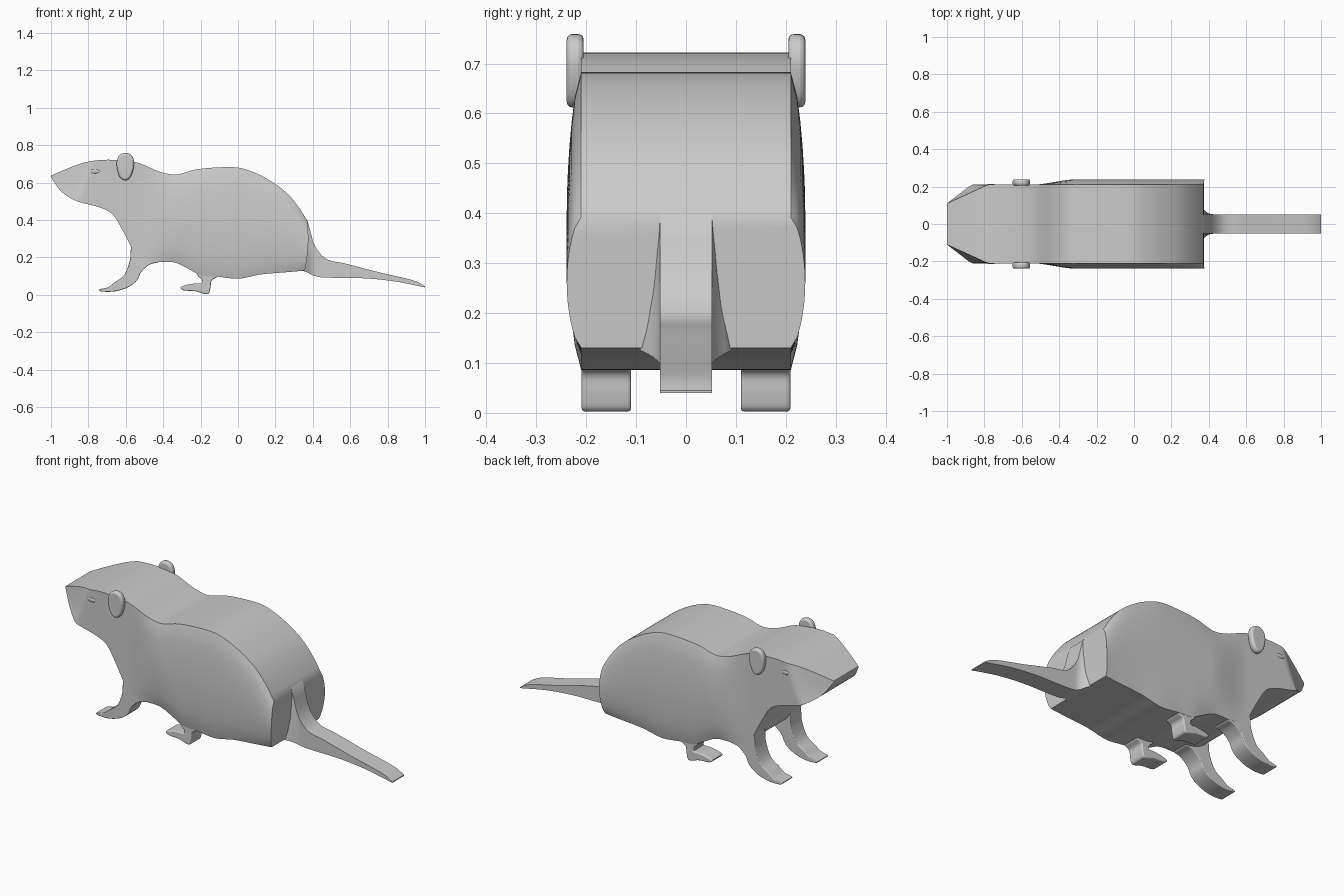
import bpy
import bmesh
from math import sin, pi, radians
from mathutils import Vector

cube = bpy.data.objects.get("Cube")
if cube:
    bpy.data.objects.remove(cube, do_unlink=True)

grey = bpy.data.materials.new("plain_grey")
grey.use_nodes = True
COLOUR = (0.6, 0.6, 0.6, 1)
grey.diffuse_color = COLOUR
grey.node_tree.nodes["Principled BSDF"].inputs["Base Color"].default_value = COLOUR


def finish(name, bm, bevel=0.0):
    """Turn a bmesh into a smooth shaded object with optional rounded edges."""
    bmesh.ops.recalc_face_normals(bm, faces=bm.faces)
    mesh = bpy.data.meshes.new(name)
    bm.to_mesh(mesh)
    bm.free()
    obj = bpy.data.objects.new(name, mesh)
    bpy.context.collection.objects.link(obj)
    mesh.materials.append(grey)
    if bevel:
        mod = obj.modifiers.new("rounding", 'BEVEL')
        mod.width, mod.segments, mod.limit_method = bevel, 3, 'ANGLE'
        mod.angle_limit = radians(50)
    bpy.ops.object.select_all(action='DESELECT')
    bpy.context.view_layer.objects.active = obj
    obj.select_set(True)
    bpy.ops.object.shade_smooth_by_angle(angle=radians(35))
    return obj


def clamp01(t):
    return max(0.0, min(1.0, t))


def height(line, x):
    """Smooth height at x along a line of (x, z) points."""
    last = len(line) - 1
    i = next((k for k in range(last) if x <= line[k + 1][0]), last - 1)
    slope = [(line[min(k + 1, last)][1] - line[max(k - 1, 0)][1]) /
             (line[min(k + 1, last)][0] - line[max(k - 1, 0)][0]) for k in (i, i + 1)]
    (xa, za), (xb, zb) = line[i], line[i + 1]
    d = xb - xa
    t = clamp01((x - xa) / d)
    s = 1 - t
    return (za * s * s * (1 + 2 * t) + zb * t * t * (3 - 2 * t)
            + d * t * s * (slope[0] * s - slope[1] * t))


def loft(name, top, bottom, half_width, columns, rows, lean=None):
    """Skin a solid between two height lines; half_width(x, t) shapes its sides."""
    bm = bmesh.new()
    start, end = top[0][0], top[-1][0]
    rings = []
    for c in range(columns + 1):
        x = start + (end - start) * c / columns
        low, high = height(bottom, x), height(top, x)
        side = []
        for r in range(rows + 1):
            t = r / rows
            dx = lean(x, t) if lean else 0
            side.append(Vector((x + dx, half_width(x, t), low + (high - low) * t)))
        mirrored = [Vector((p.x, -p.y, p.z)) for p in reversed(side)]
        rings.append([bm.verts.new(p) for p in side + mirrored])
    for a, b in zip(rings, rings[1:]):
        for i in range(len(a)):
            j = (i + 1) % len(a)
            bm.faces.new((a[i], a[j], b[j], b[i]))
    bm.faces.new(rings[0])
    bm.faces.new(rings[-1])
    return finish(name, bm)


def slab(name, outline, inner, outer, bevel, subdivisions=4):
    """Extrude a smooth closed side outline between two y planes."""
    n = len(outline)
    points = []
    for i in range(n):
        p = [Vector(outline[(i + k) % n]) for k in (-1, 0, 1, 2)]
        for s in range(subdivisions):
            t = s / subdivisions
            points.append(p[1] + 0.5 * t * ((p[2] - p[0]) + t * (
                2 * p[0] - 5 * p[1] + 4 * p[2] - p[3]
                + t * (3 * (p[1] - p[2]) + p[3] - p[0]))))
    bm = bmesh.new()
    face = bm.faces.new([bm.verts.new((p.x, inner, p.y)) for p in points])
    grown = bmesh.ops.extrude_face_region(bm, geom=[face])
    moved = [v for v in grown["geom"] if isinstance(v, bmesh.types.BMVert)]
    bmesh.ops.translate(bm, verts=moved, vec=(0, outer - inner, 0))
    return finish(name, bm, bevel)


# Body and head
back_line = [(-1, .637), (-.9, .68), (-.8, .712), (-.685, .722), (-.54, .707), (-.42, .659),
             (-.333, .643), (-.23, .669), (-.125, .68), (0, .68), (.09, .653), (.18, .605),
             (.264, .541), (.33, .461), (.372, .392)]
belly_line = [(-1, .63), (-.95, .557), (-.87, .504), (-.74, .467), (-.67, .43), (-.62, .35),
              (-.58, .275), (-.55, .22), (-.47, .18), (-.34, .173), (-.26, .136), (-.2, .104),
              (-.11, .097), (0, .086), (.125, .109), (.25, .12), (.372, .13)]


def body_width(x, t):
    cheek = 0.11 + 0.1 * clamp01((x + 1) / (0.13 + 0.09 * t))
    swell = clamp01((x + 0.55) / 0.25)
    swell = swell * swell * (3 - 2 * swell)
    return cheek + 0.029 * swell * sin(pi * t) ** 0.6


def rump_lean(x, t):
    return clamp01((x - 0.3) / 0.07) * (0.01 * sin(pi * t) - 0.014 * (1 - t))


loft("body", back_line, belly_line, body_width, 80, 12, rump_lean)

# Tail
tail_top = [(.34, .425), (.375, .39), (.397, .296), (.43, .232), (.477, .189), (.57, .168),
            (.755, .12), (.915, .083), (.965, .066), (1, .045)]
tail_bottom = [(.34, .13), (.37, .12), (.4, .104), (.45, .093), (.675, .088), (.835, .072),
               (1, .04)]
loft("tail", tail_top, tail_bottom,
     lambda x, t: 0.052 + 0.04 * clamp01((0.42 - x) / 0.06) ** 2 * (1 - t), 44, 3)

# Paired parts
front_leg = [(-.55, .33), (-.573, .243), (-.579, .18), (-.61, .104), (-.66, .067), (-.696, .04),
             (-.739, .03), (-.735, .019), (-.685, .016), (-.632, .024), (-.579, .045),
             (-.54, .077), (-.515, .125), (-.47, .163), (-.42, .182), (-.43, .26)]
hind_leg = [(-.2, .15), (-.216, .106), (-.195, .083), (-.192, .062), (-.227, .061), (-.28, .052),
            (-.307, .04), (-.29, .024), (-.227, .019), (-.184, .006), (-.157, .006),
            (-.147, .04), (-.141, .077), (-.11, .1), (-.12, .15)]
ear = [(-.602, .759), (-.635, .745), (-.649, .7), (-.635, .635), (-.602, .612),
       (-.572, .635), (-.555, .7), (-.568, .745)]

for side, label in ((1, "left"), (-1, "right")):
    slab("front_leg_" + label, front_leg, side * 0.11, side * 0.209, 0.006)
    slab("hind_leg_" + label, hind_leg, side * 0.11, side * 0.209, 0.006)
    slab("ear_" + label, ear, side * 0.205, side * 0.239, 0.011)
    # Almond shaped eye
    bm = bmesh.new()
    bmesh.ops.create_uvsphere(bm, u_segments=16, v_segments=8, radius=1)
    bmesh.ops.scale(bm, verts=bm.verts, vec=(0.026, 0.005, 0.011))
    bmesh.ops.translate(bm, verts=bm.verts, vec=(-0.765, side * 0.209, 0.66))
    finish("eye_" + label, bm)
